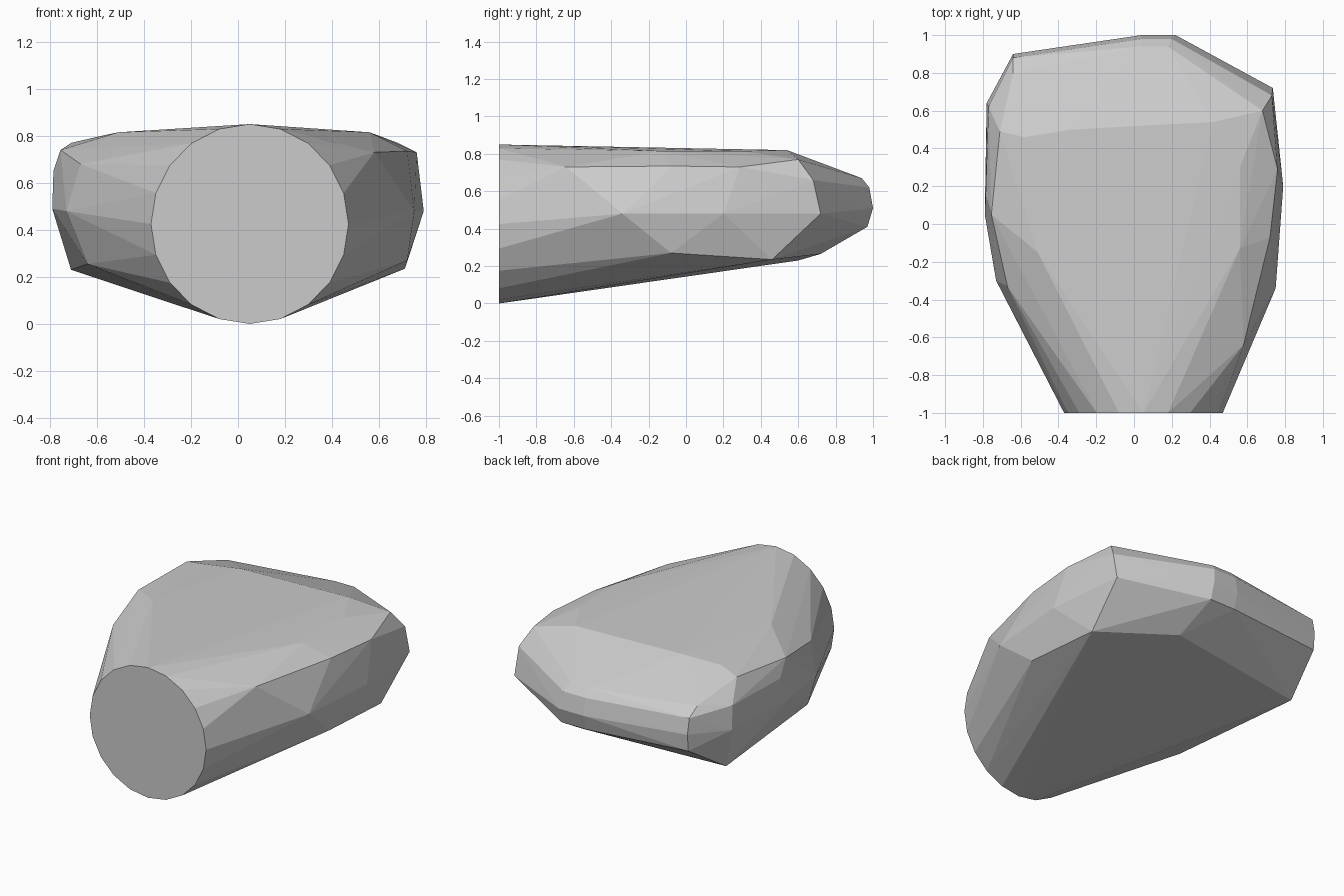
import bpy, bmesh, math

bm = bmesh.new()

# round flat front end
for i in range(20):
    a = 2 * math.pi * (i + 0.5) / 20 + math.radians(9)
    r = 0.425
    bm.verts.new((0.05 + 0.42 * math.cos(a), -1, r + r * math.sin(a)))

# flattened body: corner points, given per zone
left_side = [(-0.79, 0.05, 0.49), (-0.73, -0.3, 0.48), (-0.64, -0.34, 0.255),
             (-0.71, 0.6, 0.23), (-0.78, 0.64, 0.50), (-0.77, 0.62, 0.65),
             (-0.785, 0.15, 0.65), (-0.755, 0.05, 0.74), (-0.67, -0.33, 0.68)]
right_side = [(0.75, -0.34, 0.48), (0.79, 0.2, 0.48), (0.72, -0.08, 0.27),
              (0.71, 0.46, 0.235), (0.735, 0.72, 0.48), (0.73, 0.68, 0.66),
              (0.76, 0.29, 0.73), (0.72, -0.07, 0.735), (0.58, -0.64, 0.73)]
top = [(-0.71, 0.49, 0.77), (-0.58, 0.46, 0.80), (-0.33, 0.5, 0.82),
       (0.42, 0.54, 0.82), (0.68, 0.6, 0.77), (0.56, 0.3, 0.815),
       (0.56, -0.13, 0.815), (-0.51, -0.15, 0.815)]
back = [(0.25, 0.72, 0.265), (0.22, 0.97, 0.41), (0.04, 0.97, 0.41),
        (0.22, 1, 0.51), (0.04, 1, 0.51), (0.2, 0.98, 0.62), (0.04, 0.98, 0.62),
        (0.18, 0.94, 0.67), (0.04, 0.94, 0.67), (-0.64, 0.89, 0.42),
        (-0.64, 0.9, 0.53), (-0.64, 0.88, 0.63), (-0.64, 0.80, 0.68)]
for p in left_side + right_side + top + back:
    bm.verts.new(p)

# faceted skin
res = bmesh.ops.convex_hull(bm, input=bm.verts[:])
bmesh.ops.delete(bm, geom=[v for v in bm.verts if not v.link_faces], context='VERTS')
bmesh.ops.dissolve_limit(bm, angle_limit=math.radians(1),
                         verts=bm.verts[:], edges=bm.edges[:])
bmesh.ops.recalc_face_normals(bm, faces=bm.faces[:])

# rest the lowest point on the ground
low = min(v.co.z for v in bm.verts)
bmesh.ops.translate(bm, verts=bm.verts[:], vec=(0, 0, -low))

mesh = bpy.data.meshes.new("faceted_body")
bm.to_mesh(mesh)
bm.free()
bpy.context.collection.objects.link(bpy.data.objects.new("faceted_body", mesh))
